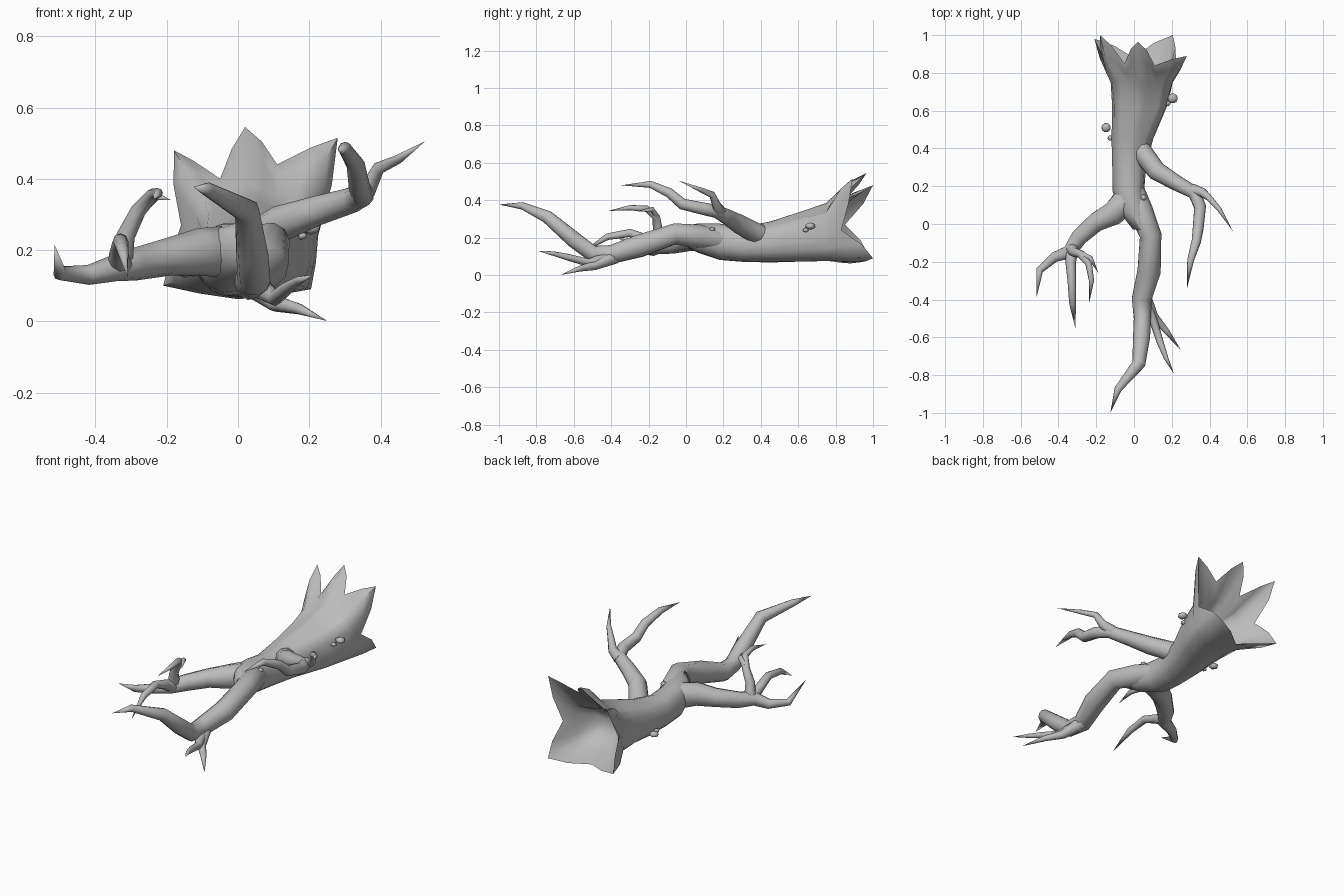
import bpy, bmesh, math
from mathutils import Vector

cube = bpy.data.objects.get("Cube")
if cube:
    bpy.data.objects.remove(cube)

bark = bpy.data.materials.new("grey bark")
bark.use_nodes = True
GREY = (0.5, 0.5, 0.5, 1)
bark.diffuse_color = GREY
bark.node_tree.nodes["Principled BSDF"].inputs["Base Color"].default_value = GREY


def finish(name, bm, angle=60):
    bmesh.ops.recalc_face_normals(bm, faces=bm.faces[:])
    mesh = bpy.data.meshes.new(name)
    bm.to_mesh(mesh)
    bm.free()
    obj = bpy.data.objects.new(name, mesh)
    bpy.context.collection.objects.link(obj)
    mesh.materials.append(bark)
    bpy.ops.object.select_all(action='DESELECT')
    obj.select_set(True)
    bpy.context.view_layer.objects.active = obj
    bpy.ops.object.shade_smooth_by_angle(angle=math.radians(angle))


def bridge(bm, a, b):
    n = len(a)
    for i in range(n):
        bm.faces.new((a[i], a[(i + 1) % n], b[(i + 1) % n], b[i]))


def fan(bm, ring, point):
    tip = bm.verts.new(point)
    for i in range(len(ring)):
        bm.faces.new((ring[i], ring[(i + 1) % len(ring)], tip))


def branch(name, path, sides=8):
    """Tapering tube through (x, y, z, radius) points, ending in a point."""
    bm = bmesh.new()
    pts = [Vector(p[:3]) for p in path]
    last = len(pts) - 1
    previous = None
    axis = (pts[1] - pts[0]).normalized()
    side = axis.orthogonal().normalized()
    for i in range(last):
        before = (pts[i] - pts[max(i - 1, 0)]).normalized()
        tangent = (before + (pts[i + 1] - pts[i]).normalized()).normalized()
        side = (side - tangent * side.dot(tangent)).normalized()
        up = tangent.cross(side)
        ring = []
        for k in range(sides):
            a = math.tau * k / sides
            ring.append(bm.verts.new(pts[i] + path[i][3] * (side * math.cos(a) + up * math.sin(a))))
        if previous:
            bridge(bm, previous, ring)
        else:
            bm.faces.new(ring)
        previous = ring
    fan(bm, previous, pts[last])
    finish(name, bm)


# Broken rim: splinter tips alternate with valleys
rim = [Vector(p) for p in (
    (.28, .89, .515), (.11, .84, .44), (.02, .965, .545), (-.05, .85, .40),
    (-.18, 1.0, .48), (-.16, .85, .27), (-.21, .98, .10), (0, .88, .062),
    (.205, 1.0, .09), (.225, .83, .24))]
centre = Vector((.03, 0, .27))
outline = []
for i, p in enumerate(rim):
    q = rim[(i + 1) % len(rim)]
    tip = p if i % 2 == 0 else q
    middle = p.lerp(q, .5)
    # Splinters are broad: push each flank towards its tip height
    outward = Vector((middle.x - centre.x, 0, middle.z - centre.z)).normalized()
    middle += outward * (.012 if tip.z > .3 else .004)
    middle.y += (tip.y - middle.y) * .3
    outline += [p, middle]
angles = [math.atan2(p.z - centre.z, p.x - centre.x) for p in outline]

# Trunk with hollow end: y, centre x, half width, bottom, top
sections = [(-.03, .04, .045, .17, .26), (.06, 0, .075, .12, .275),
            (.18, -.03, .085, .08, .275), (.30, -.025, .09, .07, .258),
            (.45, -.008, .112, .065, .285), (.62, .03, .152, .065, .335),
            (.75, .042, .178, .065, .375)]


def trunk_ring(bm, y, cx, rx, low, high, flute=0, scale=1):
    ring = []
    for i, a in enumerate(angles):
        s = scale * (1 + flute * math.cos(math.pi * i / 2))
        ring.append(bm.verts.new((cx + rx * s * math.cos(a), y,
                                  (low + high) / 2 + (high - low) / 2 * s * math.sin(a))))
    return ring


bm = bmesh.new()
rings = [trunk_ring(bm, *s, flute=max(0, s[0] - .4) * .2) for s in sections]
bm.faces.new(rings[0])
# Flared collar: splinters bend outwards before running on to their tips
collar = []
for v, p in zip(rings[-1], outline):
    point = v.co.lerp(p, .7)
    point.y = v.co.y + (p.y - v.co.y) * .55
    collar.append(bm.verts.new(point))
rings.append(collar)
rings.append([bm.verts.new(p) for p in outline])
rings.append(trunk_ring(bm, .78, *sections[-1][1:], flute=.1, scale=.88))
rings.append(trunk_ring(bm, .68, *sections[-1][1:], scale=.5))
for a, b in zip(rings, rings[1:]):
    bridge(bm, a, b)
fan(bm, rings[-1], (.04, .65, .22))
finish("hollow_trunk", bm, 75)

# Long middle limb and its low twigs
branch("middle_limb", [
    (-.03, .28, .17, .045), (.035, .07, .205, .066), (.088, -.06, .22, .058),
    (.08, -.25, .155, .062), (.04, -.4, .11, .052), (.045, -.5, .115, .046),
    (.04, -.6, .19, .045), (.025, -.74, .31, .036), (-.085, -.875, .37, .02),
    (-.125, -1.0, .377, 0)], 10)
branch("middle_lower_twig", [(.05, -.38, .10, .04), (.105, -.49, .05, .024),
                             (.17, -.565, .035, .016), (.25, -.67, .001, 0)])
branch("middle_upper_twig", [(.05, -.4, .10, .035), (.105, -.52, .065, .022),
                             (.14, -.63, .095, .018), (.17, -.71, .115, .012), (.212, -.795, .13, 0)])

# Right limb with claw-like twigs
branch("right_limb", [
    (-.02, .28, .17, .05), (-.04, .13, .195, .074), (-.11, .055, .195, .066),
    (-.2, .01, .18, .053),
    (-.29, -.07, .16, .046), (-.345, -.15, .15, .038), (-.42, -.175, .13, .028),
    (-.5, -.245, .135, .02), (-.515, -.385, .215, 0)], 10)
branch("right_middle_twig", [(-.33, -.13, .15, .036), (-.335, -.21, .19, .027),
                             (-.33, -.3, .225, .022), (-.325, -.42, .205, .018),
                             (-.31, -.555, .122, 0)])
branch("right_raised_twig", [(-.33, -.13, .16, .034), (-.315, -.15, .24, .026),
                             (-.28, -.16, .31, .022), (-.24, -.21, .355, .018),
                             (-.225, -.3, .36, .014), (-.237, -.415, .343, 0)])
branch("right_short_twig", [(-.27, -.165, .32, .018), (-.23, -.18, .352, .013),
                            (-.188, -.26, .34, 0)])

# Left limb, forked
branch("left_limb", [
    (-.02, .52, .19, .04), (.042, .38, .22, .056), (.12, .28, .275, .051),
    (.22, .22, .31, .042), (.32, .165, .34, .036), (.35, .09, .355, .033),
    (.34, -.02, .38, .03), (.33, -.09, .44, .026), (.30, -.19, .485, .019),
    (.28, -.345, .48, 0)], 10)
branch("left_outer_twig", [(.31, .18, .34, .034), (.365, .165, .37, .025),
                           (.395, .14, .43, .018), (.45, .08, .455, .013), (.525, -.04, .505, 0)])

# Bark knobs
for i, (x, y, z, r) in enumerate(((.205, .665, .262, .03), (.178, .64, .24, .018),
                                  (-.148, .51, .14, .028), (-.126, .455, .135, .016),
                                  (.05, .14, .245, .018), (.055, .11, .24, .01))):
    bm = bmesh.new()
    bmesh.ops.create_icosphere(bm, subdivisions=1, radius=r)
    bmesh.ops.scale(bm, vec=(1, 1, .65), verts=bm.verts)
    bmesh.ops.translate(bm, vec=(x, y, z), verts=bm.verts)
    finish("bark_knob_%d" % (i + 1), bm)
